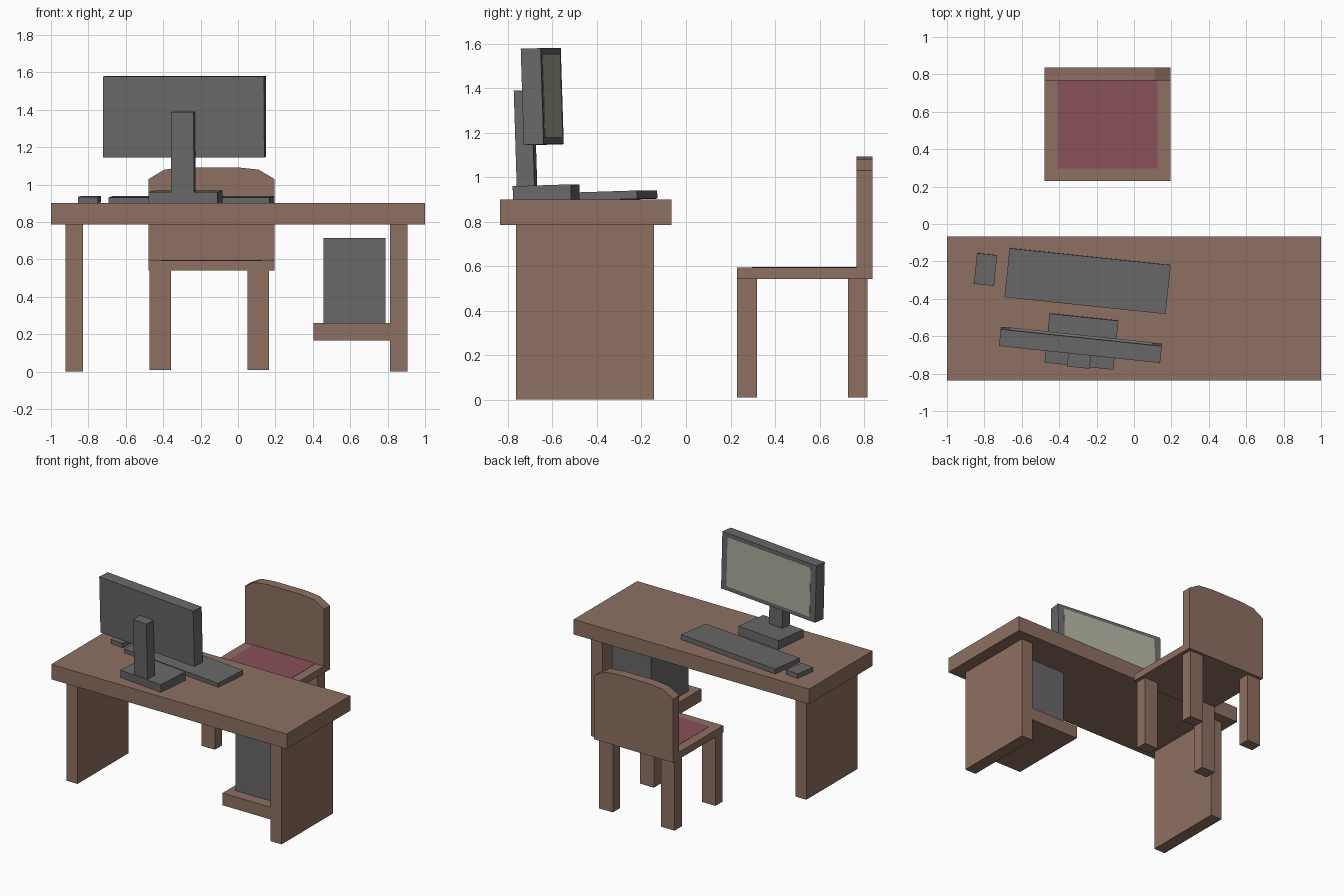
import bpy, bmesh
from math import radians

if "Cube" in bpy.data.objects:
    bpy.data.objects.remove(bpy.data.objects["Cube"])


def material(name, r, g, b):
    m = bpy.data.materials.new(name)
    m.diffuse_color = (r, g, b, 1)
    m.use_nodes = True
    m.node_tree.nodes["Principled BSDF"].inputs["Base Color"].default_value = m.diffuse_color
    return m


WOOD = material("wood", 0.27, 0.16, 0.12)
GREY = material("dark_grey", 0.14, 0.14, 0.14)
RED = material("cushion_red", 0.25, 0.08, 0.10)
GLASS = material("screen_pale", 0.42, 0.43, 0.34)


def finish(name, bm, mat):
    bmesh.ops.recalc_face_normals(bm, faces=bm.faces)
    mesh = bpy.data.meshes.new(name)
    bm.to_mesh(mesh)
    bm.free()
    mesh.materials.append(mat)
    ob = bpy.data.objects.new(name, mesh)
    bpy.context.collection.objects.link(ob)
    return ob


def box(name, centre, size, mat, tilt=False):
    bm = bmesh.new()
    bmesh.ops.create_cube(bm, size=1)
    bmesh.ops.scale(bm, vec=size, verts=bm.verts)
    ob = finish(name, bm, mat)
    ob.location = centre
    if tilt:  # the computer set is turned and leans slightly back
        ob.rotation_euler = (radians(1.8), 0, radians(-6))
    return ob


def span(name, x, y, z, mat):
    pairs = (x, y, z)
    return box(name, [(a + b) / 2 for a, b in pairs], [b - a for a, b in pairs], mat)


# Desk
span("desk_top", (-1, 1), (-0.836, -0.066), (0.785, 0.9), WOOD)
for side, x in (("left", (-0.922, -0.828)), ("right", (0.812, 0.906))):
    span(side + "_desk_panel", x, (-0.764, -0.144), (0, 0.785), WOOD)
span("tower_shelf", (0.404, 0.812), (-0.764, -0.144), (0.166, 0.26), WOOD)
span("computer_tower", (0.457, 0.789), (-0.68, -0.228), (0.26, 0.714), GREY)

# Chair seat, cushion and legs
span("seat", (-0.478, 0.195), (0.23, 0.768), (0.541, 0.594), WOOD)
span("seat_cushion", (-0.408, 0.125), (0.297, 0.768), (0.56, 0.596), RED)
for fb, y in (("front", (0.23, 0.318)), ("back", (0.727, 0.815))):
    for lr, x in (("left", (-0.473, -0.357)), ("right", (0.051, 0.167))):
        span(f"{fb}_{lr}_chair_leg", x, y, (0.009, 0.541), WOOD)

# Chair back: arched profile pulled to thickness
half = [(0.336, 0.541), (0.336, 1.03), (0.251, 1.08), (0.135, 1.092)]
profile = half + [(-x, z) for x, z in reversed(half)]
bm = bmesh.new()
face = bm.faces.new([bm.verts.new((x - 0.1415, 0.766, z)) for x, z in profile])
out = bmesh.ops.extrude_face_region(bm, geom=[face], use_keep_orig=True)
moved = [v for v in out["geom"] if isinstance(v, bmesh.types.BMVert)]
bmesh.ops.translate(bm, vec=(0, 0.072, 0), verts=moved)
finish("chair_back", bm, WOOD)

# Monitor on its stand
box("monitor_base", (-0.281, -0.628, 0.928), (0.37, 0.263, 0.07), GREY, True)
box("monitor_stand", (-0.293, -0.721, 1.165), (0.122, 0.08, 0.45), GREY, True)
monitor = box("monitor", (-0.286, -0.646, 1.362), (0.866, 0.09, 0.432), GREY, True)
screen = box("screen", (0, 0.041, 0.002), (0.766, 0.012, 0.374), GLASS)
screen.parent = monitor

# Keyboard and mouse
box("keyboard", (-0.248, -0.305, 0.917), (0.866, 0.263, 0.037), GREY, True)
box("mouse", (-0.794, -0.243, 0.919), (0.108, 0.165, 0.034), GREY, True)
